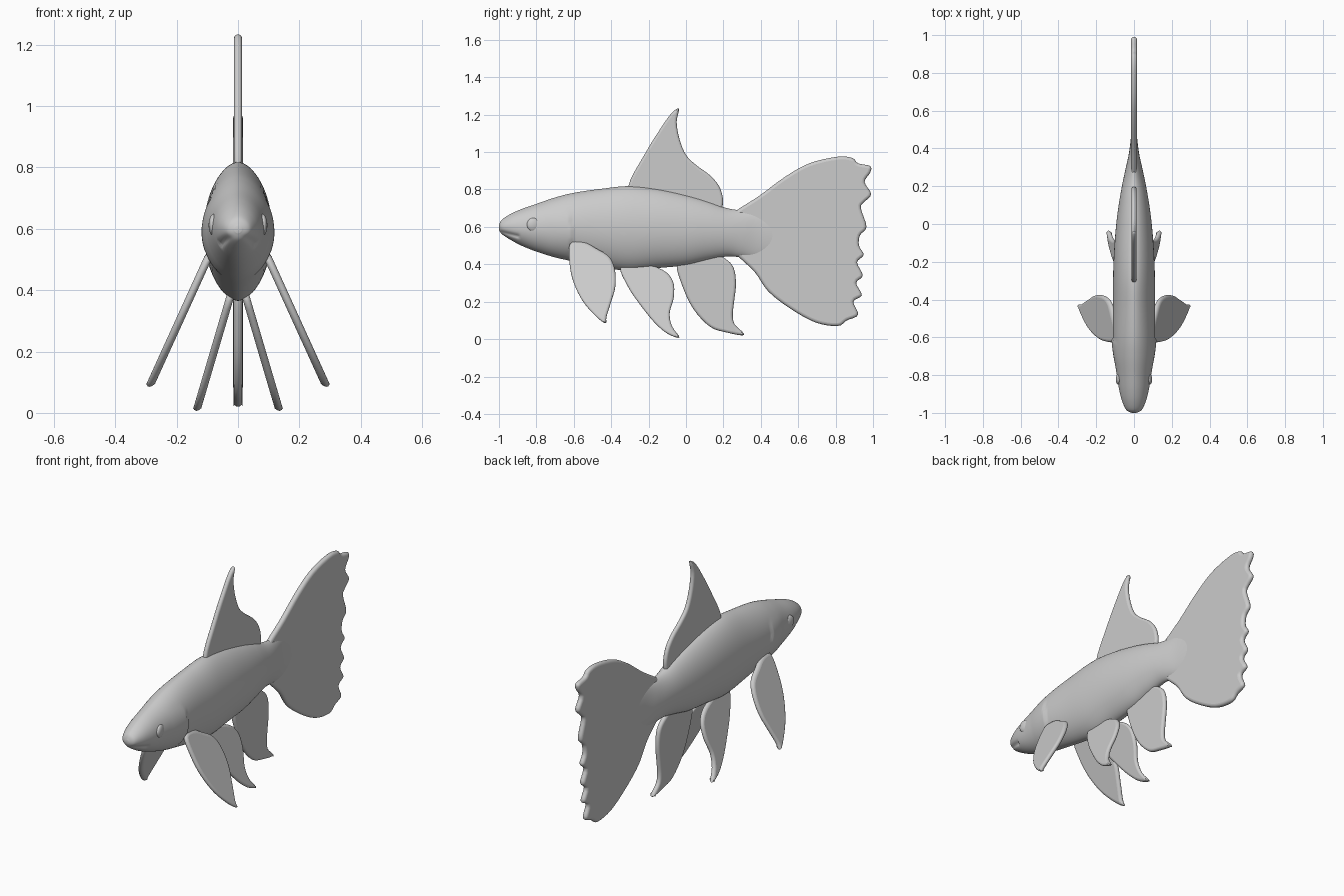
import bpy, bmesh, math
from mathutils import Vector

if "Cube" in bpy.data.objects:
    bpy.data.objects.remove(bpy.data.objects["Cube"], do_unlink=True)

# One plain grey material for the whole fish
grey = bpy.data.materials.new("fish grey")
grey.use_nodes = True
COLOUR = (0.6, 0.6, 0.6, 1)
grey.diffuse_color = COLOUR
grey.node_tree.nodes["Principled BSDF"].inputs["Base Color"].default_value = COLOUR


def spline(points, steps, closed):
    """Smooth curve through the points (Catmull-Rom)."""
    pts = [Vector(p) for p in points]
    n = len(pts)
    pick = (lambda i: pts[i % n]) if closed else (lambda i: pts[min(max(i, 0), n - 1)])
    out = []
    for i in range(n if closed else n - 1):
        a, b, c, d = (pick(i + k) for k in (-1, 0, 1, 2))
        for s in range(steps):
            t = s / steps
            out.append(b + 0.5 * t * (c - a + t * (2 * a - 5 * b + 4 * c - d
                                                   + t * (3 * (b - c) + d - a))))
    return out if closed else out + [pts[-1]]


def finish(obj, angle=60):
    """Give the part its material and smooth shading."""
    bpy.ops.object.select_all(action='DESELECT')
    obj.select_set(True)
    bpy.context.view_layer.objects.active = obj
    if obj.type == 'CURVE':
        bpy.ops.object.convert(target='MESH')
        obj = bpy.context.object
    obj.data.materials.clear()
    obj.data.materials.append(grey)
    bpy.ops.object.shade_smooth_by_angle(angle=math.radians(angle))


def fin(name, outline, half, steps=4, x_top=0.0, z_top=0.0, splay=0.0):
    """Flat fin with a rounded rim, drawn in (y, z); splay leans it outward below z_top."""
    curve = bpy.data.curves.new(name, 'CURVE')
    curve.dimensions = '2D'
    curve.fill_mode = 'BOTH'
    curve.bevel_depth = half
    curve.bevel_resolution = 3
    curve.offset = -half
    pts = spline(outline, steps, True)
    line = curve.splines.new('POLY')
    line.points.add(len(pts) - 1)
    for p, v in zip(line.points, pts):
        p.co = (v.x, v.y, 0, 1)
    line.use_cyclic_u = True
    obj = bpy.data.objects.new(name, curve)
    bpy.context.collection.objects.link(obj)
    finish(obj)
    for v in obj.data.vertices:
        y, z, x = v.co
        v.co = (x + x_top + splay * (z_top - z), y, z)
    obj.data.update()


# Body: lofted sections of (y, top, bottom, half width)
sections = [(-1.0, .61, .585, .012), (-.985, .638, .562, .04), (-.94, .668, .532, .062),
            (-.88, .695, .50, .078), (-.8, .723, .468, .091), (-.7, .757, .437, .106),
            (-.6, .782, .415, .111), (-.45, .804, .385, .111), (-.3, .818, .365, .111),
            (-.15, .802, .38, .106), (0, .77, .395, .094), (.12, .735, .423, .078),
            (.22, .70, .442, .06), (.3, .688, .437, .043), (.38, .682, .43, .026),
            (.48, .66, .45, .014)]
SIDES = 64
bm = bmesh.new()
rings = []
for y, top, bottom, width in spline([Vector(s) for s in sections], 9, False):
    ring = []
    for k in range(SIDES):
        a = 2 * math.pi * k / SIDES
        c, s = math.cos(a), math.sin(a)
        x = width * math.copysign(abs(c) ** 1.15, c)
        z = (top + bottom) / 2 + (top - bottom) / 2 * s
        # Mouth crease
        if y < -.89:
            gap = z - (.575 - .25 * (y + 1))
            x *= 1 - .16 * math.exp(-(gap / .009) ** 2)
        # Gill cover: swells, then drops off along a curved rear edge
        edge = -.61 - 1.6 * (z - .57) ** 2
        if -.13 < y - edge < 0 and abs(z - .57) < .13:
            fade = math.cos((z - .57) / .13 * math.pi / 2)
            x += math.copysign(.009 * fade * (y - edge + .13) / .13, c) * min(1, abs(c) * 3)
        ring.append(bm.verts.new((x, y, z)))
    rings.append(ring)
for r, q in zip(rings, rings[1:]):
    for k in range(SIDES):
        j = (k + 1) % SIDES
        bm.faces.new((r[k], r[j], q[j], q[k]))
bm.faces.new(rings[0])
bm.faces.new(rings[-1])
bmesh.ops.recalc_face_normals(bm, faces=bm.faces)
mesh = bpy.data.meshes.new("body")
bm.to_mesh(mesh)
bm.free()
body = bpy.data.objects.new("body", mesh)
bpy.context.collection.objects.link(body)
finish(body)

# Back fin
fin("dorsal_fin", [(-.31, .81), (-.22, .99), (-.14, 1.12), (-.08, 1.205), (-.038, 1.232),
                   (-.05, 1.16), (-.035, 1.07), (0, .985), (.055, .93), (.135, .87),
                   (.185, .80), (.195, .71), (.13, .65), (-.25, .70)], .013)

# Tail fin with a ragged trailing edge
fin("tail_fin", [(.27, .688), (.39, .765), (.53, .868), (.66, .94), (.81, .975), (.89, .968),
                 (.92, .94), (.985, .925), (.985, .89), (.955, .84), (.99, .775), (.95, .73),
                 (.935, .70), (.965, .60), (.93, .555), (.925, .50), (.95, .45), (.915, .41),
                 (.945, .34), (.91, .30), (.94, .235), (.895, .20), (.92, .13), (.86, .10),
                 (.81, .07), (.69, .09), (.555, .165), (.44, .255), (.37, .355),
                 (.29, .432), (.22, .50), (.22, .64)], .016)

# Anal fin
fin("anal_fin", [(-.05, .40), (-.02, .285), (.04, .16), (.13, .065), (.22, .035), (.3, .02),
                 (.305, .035), (.26, .08), (.25, .13), (.257, .20), (.267, .295), (.255, .38),
                 (.21, .43), (.12, .47), (0, .45)], .014)

# Paired fins and eyes
pectoral = [(-.62, .51), (-.622, .40), (-.60, .30), (-.55, .20), (-.48, .12), (-.43, .085),
            (-.425, .12), (-.40, .20), (-.378, .28), (-.38, .37), (-.41, .44), (-.48, .485),
            (-.55, .52)]
pelvic = [(-.35, .385), (-.31, .28), (-.25, .19), (-.17, .09), (-.10, .03), (-.035, .008),
          (-.075, .07), (-.087, .14), (-.065, .225), (-.07, .31), (-.125, .37), (-.25, .41)]
for side, sign in (("left", 1), ("right", -1)):
    fin(side + "_pectoral_fin", pectoral, .014, 4, sign * .10, .5, sign * .455)
    fin(side + "_pelvic_fin", pelvic, .013, 4, sign * .028, .37, sign * .295)
    bpy.ops.mesh.primitive_uv_sphere_add(segments=32, ring_count=16, radius=1,
                                         location=(sign * .079, -.815, .612))
    eye = bpy.context.object
    eye.name = side + "_eye"
    eye.scale = (.016, .036, .036)
    eye.rotation_euler.z = sign * .15
    finish(eye)
